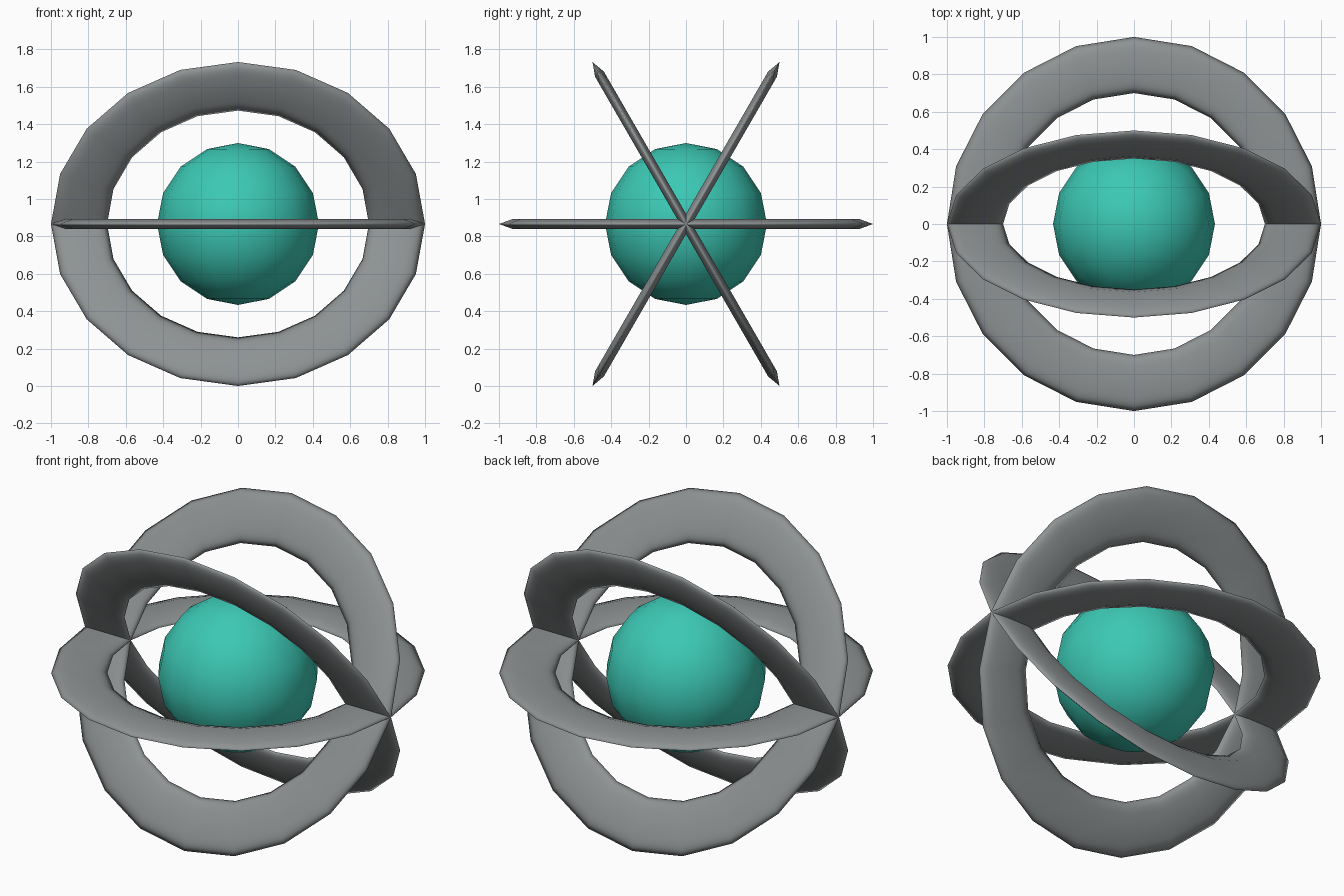
import bpy, math

if "Cube" in bpy.data.objects:
    bpy.data.objects.remove(bpy.data.objects["Cube"])

CENTRE_Z = math.sin(math.radians(60))


def material(name, rgb):
    m = bpy.data.materials.new(name)
    m.diffuse_color = (*rgb, 1)
    m.use_nodes = True
    m.node_tree.nodes["Principled BSDF"].inputs["Base Color"].default_value = m.diffuse_color
    return m


grey = material("metal grey", (0.27, 0.29, 0.295))
teal = material("teal", (0.045, 0.58, 0.46))


def finish(name, mat):
    ob = bpy.context.object
    ob.name = name
    ob.data.materials.append(mat)
    bpy.ops.object.shade_smooth()
    return ob


# Core ball in the middle
bpy.ops.mesh.primitive_uv_sphere_add(segments=16, ring_count=8, radius=0.433,
                                     location=(0, 0, CENTRE_Z))
finish("core_ball", teal)

# Three flattened hexagon-section rings, fanned about the x axis
for name, angle in (("level_ring", 0), ("rear_tilted_ring", 60), ("front_tilted_ring", 120)):
    bpy.ops.mesh.primitive_torus_add(major_segments=20, minor_segments=6,
                                     major_radius=0.85, minor_radius=0.15,
                                     location=(0, 0, CENTRE_Z),
                                     rotation=(math.radians(angle), 0, 0))
    ring = finish(name, grey)
    ring.scale.z = 0.21
